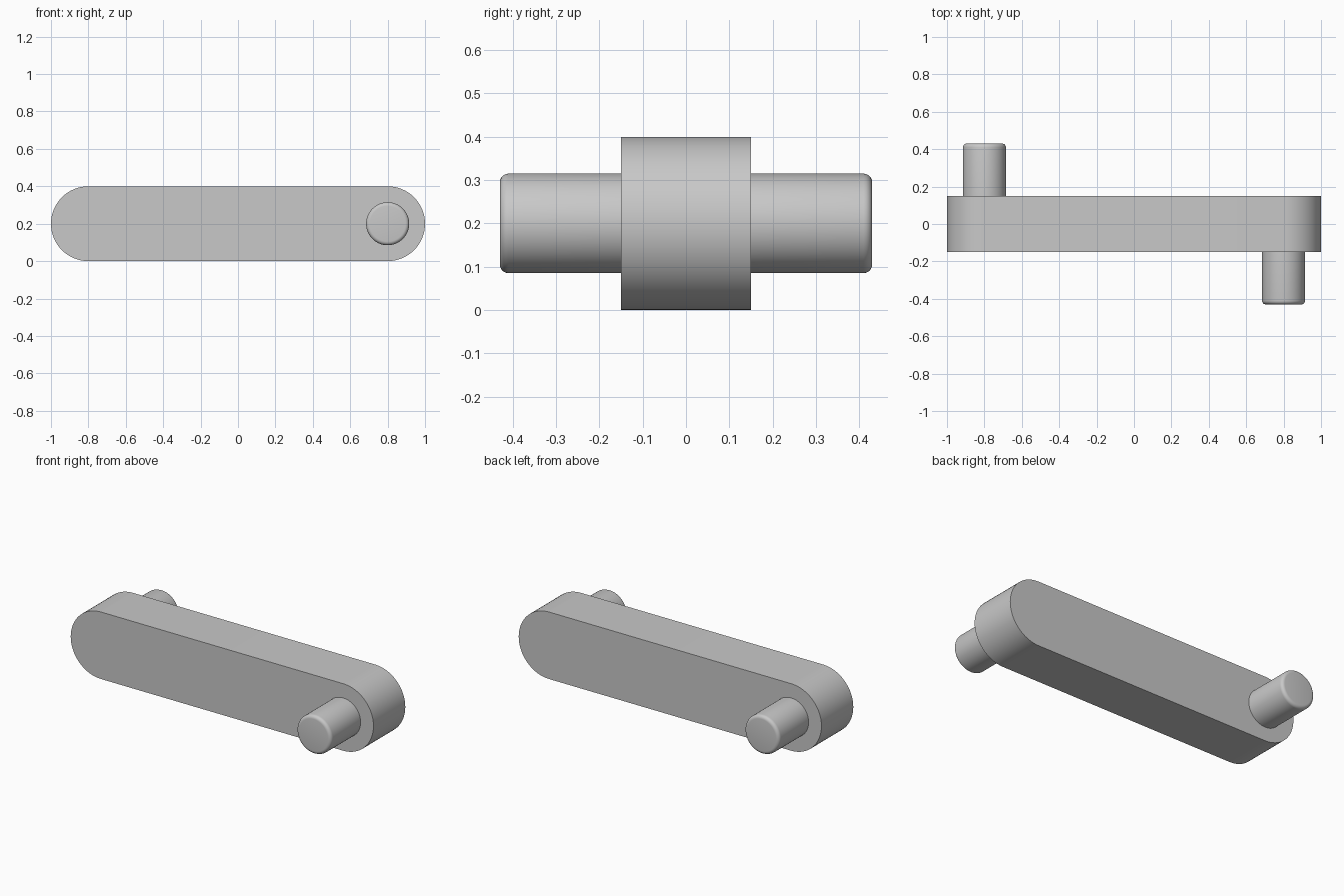
import bpy, bmesh
from math import pi, cos, sin, radians
from mathutils import Matrix

cube = bpy.data.objects.get("Cube")
if cube:
    bpy.data.objects.remove(cube, do_unlink=True)

grey = bpy.data.materials.new("light grey")
grey.use_nodes = True
colour = (0.58, 0.58, 0.58, 1)
grey.diffuse_color = colour
grey.node_tree.nodes["Principled BSDF"].inputs["Base Color"].default_value = colour

HALF_SPAN, RADIUS, HALF_DEPTH = 0.8, 0.2, 0.15
PIN_RADIUS, PIN_END, PIN_ROUND = 0.115, 0.43, 0.02
ARC = 32


def add_object(name, bm):
    bmesh.ops.recalc_face_normals(bm, faces=bm.faces)
    mesh = bpy.data.meshes.new(name)
    bm.to_mesh(mesh)
    bm.free()
    mesh.materials.append(grey)
    obj = bpy.data.objects.new(name, mesh)
    bpy.context.collection.objects.link(obj)
    bpy.ops.object.select_all(action="DESELECT")
    obj.select_set(True)
    bpy.context.view_layer.objects.active = obj
    bpy.ops.object.shade_smooth_by_angle(angle=radians(30))
    return obj


# Arm: stadium outline extruded from front to back
bm = bmesh.new()
outline = []
for side, start in ((1, -pi / 2), (-1, pi / 2)):
    for i in range(ARC + 1):
        a = start + pi * i / ARC
        outline.append(bm.verts.new((side * HALF_SPAN + RADIUS * cos(a),
                                     -HALF_DEPTH, RADIUS + RADIUS * sin(a))))
face = bm.faces.new(outline)
new = bmesh.ops.extrude_face_region(bm, geom=[face])["geom"]
bmesh.ops.translate(bm, vec=(0, 2 * HALF_DEPTH, 0),
                    verts=[v for v in new if isinstance(v, bmesh.types.BMVert)])
add_object("arm", bm)


# Pins: one at each end on opposite faces, with a rounded outer rim
def add_pin(name, side, facing):
    bm = bmesh.new()
    inner = HALF_DEPTH - 0.01
    place = (Matrix.Translation((side * HALF_SPAN, facing * (inner + PIN_END) / 2, RADIUS))
             @ Matrix.Rotation(pi / 2, 4, "X"))
    bmesh.ops.create_cone(bm, cap_ends=True, segments=64, radius1=PIN_RADIUS,
                          radius2=PIN_RADIUS, depth=PIN_END - inner, matrix=place)
    rim = [e for e in bm.edges
           if all(abs(v.co.y - facing * PIN_END) < 1e-4 for v in e.verts)]
    bmesh.ops.bevel(bm, geom=rim, offset=PIN_ROUND, segments=5,
                    profile=0.5, affect="EDGES")
    add_object(name, bm)


add_pin("front_pin", 1, -1)
add_pin("back_pin", -1, 1)
